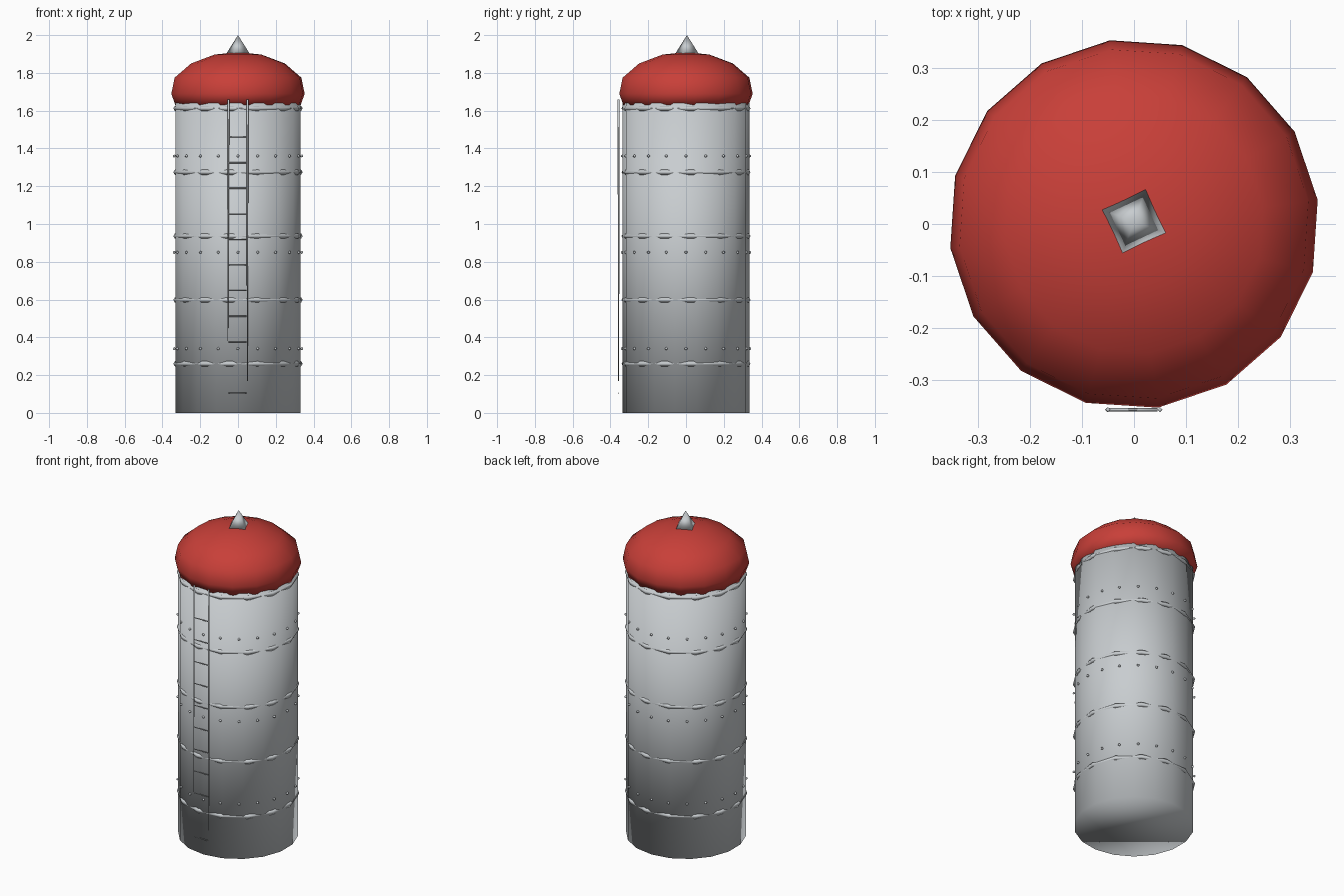
import bpy, bmesh, math
from mathutils import Matrix, Vector

if "Cube" in bpy.data.objects:
    bpy.data.objects.remove(bpy.data.objects["Cube"])


def material(name, rgb):
    m = bpy.data.materials.new(name)
    m.use_nodes = True
    m.diffuse_color = (*rgb, 1)
    m.node_tree.nodes["Principled BSDF"].inputs["Base Color"].default_value = (*rgb, 1)
    return m


STEEL = material("galvanised steel", (0.58, 0.61, 0.63))
RED = material("red roof paint", (0.58, 0.05, 0.04))


def finish(name, bm, mat, smooth=True):
    bmesh.ops.recalc_face_normals(bm, faces=bm.faces)
    for f in bm.faces:
        f.smooth = smooth
    me = bpy.data.meshes.new(name)
    bm.to_mesh(me)
    bm.free()
    me.materials.append(mat)
    ob = bpy.data.objects.new(name, me)
    bpy.context.collection.objects.link(ob)
    return ob


def lathe(name, profile, sides, mat, closed=False, turn=0.0):
    """Revolve (radius, height) points; zero radius becomes a pole."""
    bm = bmesh.new()
    rings = []
    for r, z in profile:
        if r == 0:
            rings.append([bm.verts.new((0, 0, z))] * sides)
        else:
            angles = [turn + math.tau * i / sides for i in range(sides)]
            rings.append([bm.verts.new((r * math.cos(a), r * math.sin(a), z)) for a in angles])
    pairs = list(zip(rings, rings[1:]))
    if closed:
        pairs.append((rings[-1], rings[0]))
    for lo, hi in pairs:
        for i in range(sides):
            j = (i + 1) % sides
            quad = dict.fromkeys((lo[i], lo[j], hi[j], hi[i]))
            bm.faces.new(list(quad))
    return finish(name, bm, mat)


def add_rod(bm, a, b, r1, r2):
    a, b = Vector(a), Vector(b)
    d = b - a
    rot = d.to_track_quat('Z', 'Y').to_matrix().to_4x4()
    bmesh.ops.create_cone(bm, cap_ends=True, segments=4, radius1=r1, radius2=r2,
                          depth=d.length, matrix=Matrix.Translation((a + b) / 2) @ rot)


# Tank wall with softly shaded end caps
bm = bmesh.new()
bmesh.ops.create_cone(bm, cap_ends=True, segments=18, radius1=0.337, radius2=0.337,
                      depth=1.64, matrix=Matrix.Translation((0, 0, 0.82)))
finish("tank_wall", bm, STEEL)

# Domed roof
lathe("domed_roof", [(0, 1.63), (0.335, 1.63), (0.356, 1.69), (0.338, 1.775),
                     (0.25, 1.85), (0.125, 1.897), (0, 1.91)], 16, RED, turn=0.13)

# Pyramid finial
bm = bmesh.new()
bmesh.ops.create_cone(bm, cap_ends=True, segments=4, radius1=0.067, radius2=0, depth=0.1,
                      matrix=Matrix.Translation((0, 0.005, 1.95)) @ Matrix.Rotation(math.radians(-20), 4, 'Z'))
finish("roof_finial", bm, STEEL)

# Hoop bands around the wall seams
for n in range(5):
    z = 0.26 + 0.338 * n
    lathe(f"hoop_band_{n + 1}", [(0.326, z), (0.336, z - 0.014), (0.344, z), (0.336, z + 0.014)],
          14, STEEL, closed=True, turn=0.1)

# Rivet rows
bm = bmesh.new()
for z in (0.34, 0.85, 1.36):
    for i in range(20):
        a = math.tau * i / 20
        bmesh.ops.create_icosphere(bm, subdivisions=1, radius=0.008,
                                   matrix=Matrix.Translation((0.338 * math.cos(a), 0.338 * math.sin(a), z)))
finish("rivets", bm, STEEL)

# Ladder rails, tapering downwards
bm = bmesh.new()
add_rod(bm, (-0.054, -0.357, 0.38), (-0.05, -0.357, 1.66), 0.002, 0.005)
add_rod(bm, (0.05, -0.357, 0.17), (0.05, -0.357, 1.66), 0.003, 0.005)
finish("ladder_rails", bm, STEEL)

# Ladder rungs
bm = bmesh.new()
for n in range(11):
    if n == 1:
        continue
    z = 0.105 + 0.1355 * n
    add_rod(bm, (-0.05, -0.357, z), (0.045, -0.357, z), 0.003, 0.003)
finish("ladder_rungs", bm, STEEL)
